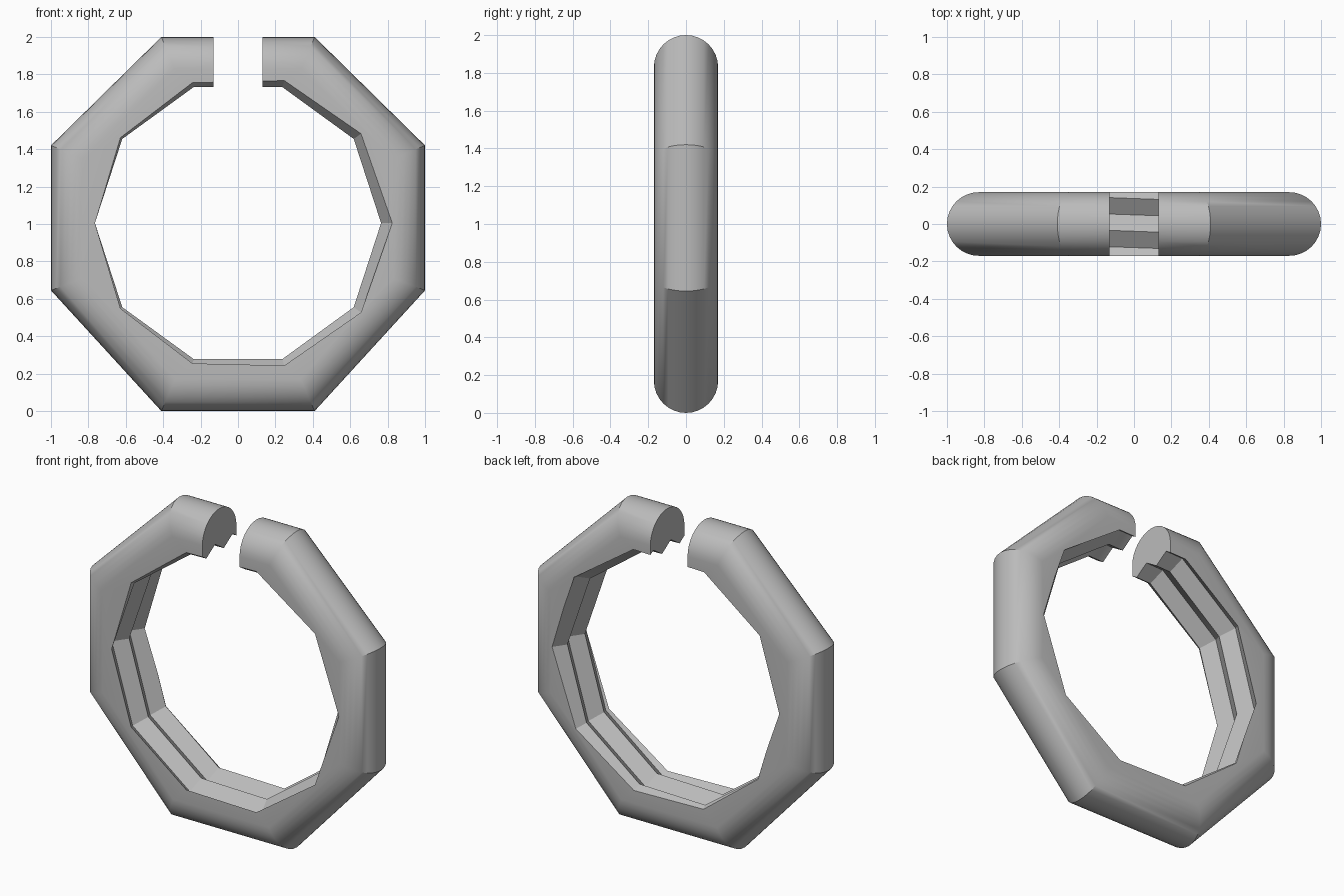
import bpy, bmesh, math
from mathutils import Vector

cube = bpy.data.objects.get("Cube")
if cube:
    bpy.data.objects.remove(cube, do_unlink=True)

HALF = 0.17          # half thickness, also the radius of the rounded rim
PITCH = 0.175        # thread pitch
CREST, ROOT = 0.765, 0.825
MID_Z = 1.005
SIDES = 10

gray = bpy.data.materials.new("plain gray")
gray.use_nodes = True
color = (0.5, 0.5, 0.5, 1)
gray.diffuse_color = color
gray.node_tree.nodes["Principled BSDF"].inputs["Base Color"].default_value = color


def finish(bm, name):
    bmesh.ops.recalc_face_normals(bm, faces=bm.faces)
    mesh = bpy.data.meshes.new(name)
    bm.to_mesh(mesh)
    bm.free()
    obj = bpy.data.objects.new(name, mesh)
    bpy.context.collection.objects.link(obj)
    mesh.materials.append(gray)
    return obj


def inset(points, d):
    """Mitred inward offset of a counter-clockwise outline."""
    out = []
    for i, p in enumerate(points):
        a = (p - points[i - 1]).normalized()
        b = (points[(i + 1) % len(points)] - p).normalized()
        na, nb = Vector((-a.y, a.x)), Vector((-b.y, b.x))
        out.append(p + (na + nb) * d / (1 + na.dot(nb)))
    return out


# Octagonal body with a half-round rim
right = [Vector(p) for p in ((0.41, 0), (1, 0.645), (1, 1.42), (0.41, 2))]
outline = right + [Vector((-p.x, p.y)) for p in reversed(right)]
bm = bmesh.new()
rings = []
STEPS = 16
for s in range(STEPS + 1):
    t = math.pi * (s / STEPS - 0.5)
    loop = inset(outline, HALF * (1 - math.cos(t)))
    rings.append([bm.verts.new((p.x, HALF * math.sin(t), p.y)) for p in loop])
for r0, r1 in zip(rings, rings[1:]):
    for i in range(8):
        j = (i + 1) % 8
        bm.faces.new((r0[i], r0[j], r1[j], r1[i]))
bm.faces.new(rings[0])
bm.faces.new(rings[-1])
ring = finish(bm, "threaded_ring")

# Ten-sided helical thread core
bm = bmesh.new()
cache = {}


def thread_vert(k, j):
    if k == SIDES:               # one full turn advances one pitch
        k, j = 0, j - 2
    if (k, j) not in cache:
        a = math.tau * k / SIDES
        r = ROOT if j % 2 == 0 else CREST
        y = -HALF + j * PITCH / 2 - k * PITCH / SIDES
        cache[k, j] = bm.verts.new((r * math.cos(a), y, MID_Z + r * math.sin(a)))
    return cache[k, j]


for j in range(-3, 9):
    for k in range(SIDES):
        bm.faces.new((thread_vert(k, j), thread_vert(k + 1, j),
                      thread_vert(k + 1, j + 1), thread_vert(k, j + 1)))
# Close both ends with fans well outside the body
for y in (-1, 1):
    edges = [e for e in bm.edges if e.is_boundary and e.verts[0].co.y * y > 0]
    tip = bm.verts.new((0, y, MID_Z))
    for e in edges:
        bm.faces.new((e.verts[0], e.verts[1], tip))
thread = finish(bm, "thread_cutter")

# Gap at the top
bm = bmesh.new()
bmesh.ops.create_cube(bm, size=1)
for v in bm.verts:
    v.co = (v.co.x * 0.26, v.co.y, v.co.z + 2)
gap = finish(bm, "gap_cutter")

bpy.context.view_layer.objects.active = ring
for cutter in (thread, gap):
    cutter.hide_render = True
    mod = ring.modifiers.new(cutter.name, 'BOOLEAN')
    mod.operation = 'DIFFERENCE'
    mod.solver = 'EXACT'
    mod.object = cutter
    bpy.ops.object.modifier_apply(modifier=mod.name)
    bpy.data.objects.remove(cutter, do_unlink=True)

bpy.ops.object.select_all(action='DESELECT')
ring.select_set(True)
bpy.ops.object.shade_smooth_by_angle(angle=math.radians(30))
